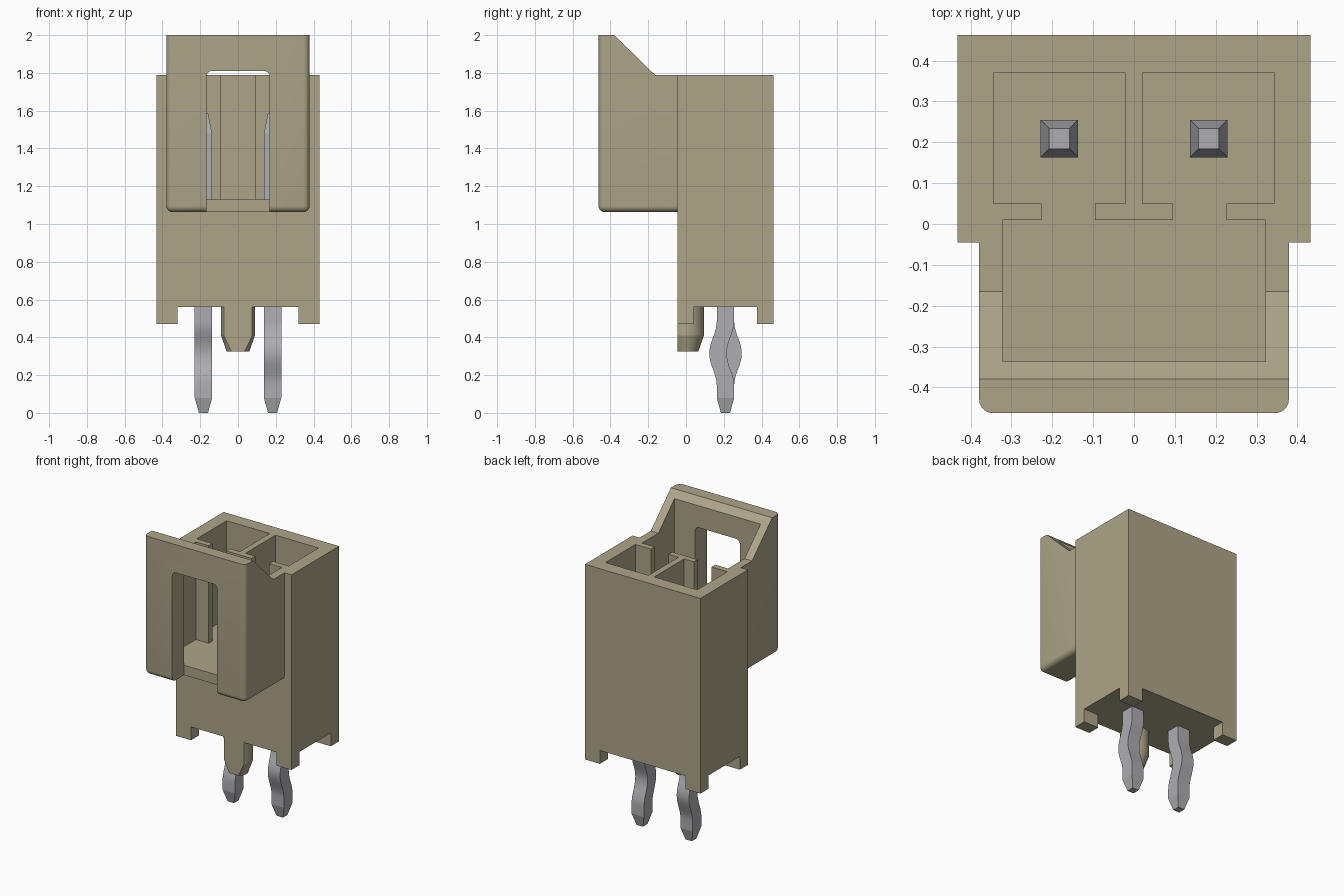
import bpy, bmesh, math
from mathutils import Matrix, Vector

if "Cube" in bpy.data.objects:
    bpy.data.objects.remove(bpy.data.objects["Cube"])


def material(name, rgb):
    m = bpy.data.materials.new(name)
    m.diffuse_color = (*rgb, 1)
    m.use_nodes = True
    m.node_tree.nodes["Principled BSDF"].inputs["Base Color"].default_value = m.diffuse_color
    return m


TAN = material("tan plastic", (0.42, 0.375, 0.25))
STEEL = material("grey metal", (0.42, 0.42, 0.45))


def make(name, bm, mat):
    bmesh.ops.recalc_face_normals(bm, faces=bm.faces[:])
    me = bpy.data.meshes.new(name)
    bm.to_mesh(me)
    bm.free()
    me.materials.append(mat)
    ob = bpy.data.objects.new(name, me)
    bpy.context.collection.objects.link(ob)
    return ob


def box_bm(x0, x1, y0, y1, z0, z1):
    bm = bmesh.new()
    size = Matrix.Diagonal((x1 - x0, y1 - y0, z1 - z0, 1))
    mid = Matrix.Translation(((x0 + x1) / 2, (y0 + y1) / 2, (z0 + z1) / 2))
    bmesh.ops.create_cube(bm, size=1, matrix=mid @ size)
    return bm


def boolean(target, tool, op):
    mod = target.modifiers.new(op, 'BOOLEAN')
    mod.operation, mod.solver, mod.object = op, 'EXACT', tool
    bpy.context.view_layer.objects.active = target
    bpy.ops.object.modifier_apply(modifier=mod.name)
    bpy.data.objects.remove(tool)


def cut(target, *dims):
    boolean(target, make("cutter", box_bm(*dims), TAN), 'DIFFERENCE')


def smooth(ob, degrees):
    bpy.ops.object.select_all(action='DESELECT')
    ob.select_set(True)
    bpy.context.view_layer.objects.active = ob
    bpy.ops.object.shade_smooth_by_angle(angle=math.radians(degrees))


# Main housing block
housing = make("housing", box_bm(-0.432, 0.432, -0.045, 0.463, 0.47, 1.79), TAN)

# Front shroud: side profile extruded across, front corners and underside rounded
W, F, B = 0.379, -0.463, 1.063
profile = [(F, B), (0, B), (0, 1.79), (-0.165, 1.79), (-0.38, 2), (F, 2)]
bm = bmesh.new()
face = bm.faces.new([bm.verts.new((-W, y, z)) for y, z in profile])
ext = bmesh.ops.extrude_face_region(bm, geom=[face])
bmesh.ops.translate(bm, vec=(2 * W, 0, 0),
                    verts=[g for g in ext['geom'] if isinstance(g, bmesh.types.BMVert)])
edges = []
for e in bm.edges:
    low = all(abs(v.co.z - B) < 1e-4 for v in e.verts)
    front = all(abs(v.co.y - F) < 1e-4 for v in e.verts)
    back = all(abs(v.co.y) < 1e-4 for v in e.verts)
    upright = abs(e.verts[0].co.z - e.verts[1].co.z) > 0.1
    if (low and not back) or (front and upright):
        edges.append(e)
bmesh.ops.bevel(bm, geom=edges, offset=0.033, segments=6, profile=0.5,
                affect='EDGES', clamp_overlap=True)
boolean(housing, make("shroud", bm, TAN), 'UNION')

# Underside recess leaving four corner feet
cut(housing, -0.32, 0.32, -0.2, 0.6, 0.3, 0.56)
cut(housing, -0.6, 0.6, 0.04, 0.375, 0.3, 0.56)

# Front cavity, two pin pockets and the slots linking them
FLOOR = 1.13
cut(housing, -0.322, 0.322, -0.337, 0.01, FLOOR, 2.2)
for s in (-1, 1):
    xs = sorted((s * 0.021, s * 0.344))
    cut(housing, *xs, 0.05, 0.37, FLOOR, 2.2)
    xs = sorted((s * 0.095, s * 0.226))
    cut(housing, *xs, 0.0, 0.06, FLOOR, 2.2)

# Latch window, open at the bottom with rounded top corners
bm = box_bm(-0.168, 0.168, -0.6, -0.337, 0.95, 1.81)
top = [e for e in bm.edges if all(v.co.z > 1.8 and abs(v.co.x) > 0.1 for v in e.verts)
       and abs(e.verts[0].co.y - e.verts[1].co.y) > 0.1]
bmesh.ops.bevel(bm, geom=top, offset=0.03, segments=6, profile=0.5, affect='EDGES')
boolean(housing, make("cutter", bm, TAN), 'DIFFERENCE')
smooth(housing, 30)

# Locating peg: tapered round post, sliced flush with the housing front
bm = bmesh.new()
N = 40
rings = []
for z, r in ((0.56, 0.09), (0.41, 0.09), (0.325, 0.06)):
    rings.append([bm.verts.new((r * math.cos(2 * math.pi * i / N),
                                0.005 + r * math.sin(2 * math.pi * i / N), z)) for i in range(N)])
for a, b in zip(rings, rings[1:]):
    for i in range(N):
        bm.faces.new((a[i], a[(i + 1) % N], b[(i + 1) % N], b[i]))
bm.faces.new(rings[0])
bm.faces.new(rings[-1])
cutres = bmesh.ops.bisect_plane(bm, geom=bm.verts[:] + bm.edges[:] + bm.faces[:],
                                plane_co=Vector((0, -0.045, 0)), plane_no=Vector((0, -1, 0)),
                                clear_outer=True)
bmesh.ops.edgeloop_fill(bm, edges=[g for g in cutres['geom_cut']
                                   if isinstance(g, bmesh.types.BMEdge)])
smooth(make("locating_peg", bm, TAN), 15)

# Square contact pins with a kinked press-fit tail; the two kink opposite ways
for name, s in (("left_pin", -1), ("right_pin", 1)):
    stations = [(0, 0.024, 0), (0.08, 0.046, 0)]
    K = 18
    for i in range(K + 1):
        t = -1 + 2 * i / K
        stations.append((0.315 + 0.17 * t, 0.046, -s * 0.02 * (1 + math.cos(math.pi * t))))
    stations += [(1.48, 0.046, 0), (1.585, 0.025, 0)]
    bm = bmesh.new()
    rings = [[bm.verts.new((s * 0.183 + h * a, 0.209 + dy + h * b, z))
              for a, b in ((-1, -1), (1, -1), (1, 1), (-1, 1))] for z, h, dy in stations]
    for a, b in zip(rings, rings[1:]):
        for i in range(4):
            bm.faces.new((a[i], a[(i + 1) % 4], b[(i + 1) % 4], b[i]))
    bm.faces.new(rings[0])
    bm.faces.new(rings[-1])
    smooth(make(name, bm, STEEL), 9)
